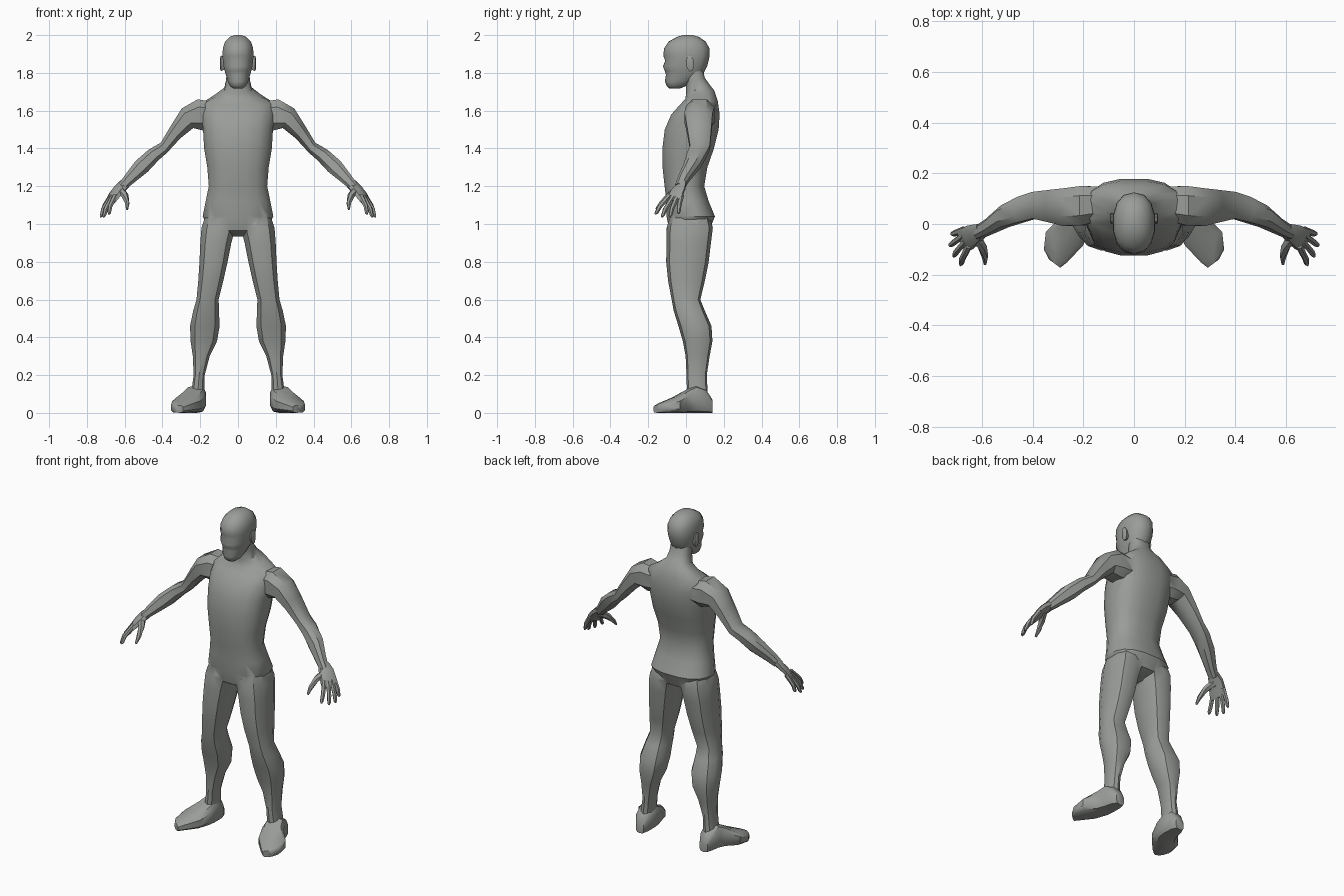
import bpy, bmesh, math
from mathutils import Vector

skin = bpy.data.materials.new("grey_clay")
skin.diffuse_color = (0.32, 0.335, 0.315, 1)


def ring(c, a, b, n=10, p=2.4):
    """Rounded cross-section with half axes a and b."""
    c, a, b = Vector(c), Vector(a), Vector(b)
    pts = []
    for i in range(n):
        t = 2 * math.pi * (i + 0.5) / n
        u, v = math.cos(t), math.sin(t)
        u = math.copysign(abs(u) ** (2 / p), u)
        v = math.copysign(abs(v) ** (2 / p), v)
        pts.append(c + a * u + b * v)
    return pts


def level(z, x0, x1, y0, y1, n, p, tilt=0):
    """Horizontal cross-section, optionally rising towards the back."""
    h = (y1 - y0) / 2
    return ring(((x0 + x1) / 2, (y0 + y1) / 2, z), ((x1 - x0) / 2, 0, 0), (0, h, h * tilt), n, p)


def tube(points, radii, n=6):
    """Cross-sections along a bent path."""
    pts = [Vector(p) for p in points]
    out = []
    for i, p in enumerate(pts):
        d = (pts[min(i + 1, len(pts) - 1)] - pts[max(i - 1, 0)]).normalized()
        a = d.cross(Vector((0, 1, 0.3))).normalized()
        out.append(ring(p, a * radii[i], d.cross(a) * radii[i], n, 2))
    return out


def loft(name, strips, side=1):
    """Skin one or more stacks of cross-sections into one object."""
    bm = bmesh.new()
    for rings in strips:
        vs = [[bm.verts.new((p.x * side, p.y, p.z)) for p in r] for r in rings]
        n = len(vs[0])
        for lo, hi in zip(vs, vs[1:]):
            for i in range(n):
                j = (i + 1) % n
                bm.faces.new((lo[i], lo[j], hi[j], hi[i]))
        bm.faces.new(vs[0])
        bm.faces.new(vs[-1])
    bmesh.ops.recalc_face_normals(bm, faces=bm.faces)
    me = bpy.data.meshes.new(name)
    bm.to_mesh(me)
    bm.free()
    me.materials.append(skin)
    ob = bpy.data.objects.new(name, me)
    bpy.context.collection.objects.link(ob)
    return ob


def finish(ob, angle):
    bpy.ops.object.select_all(action='DESELECT')
    ob.select_set(True)
    bpy.context.view_layer.objects.active = ob
    bpy.ops.object.shade_smooth_by_angle(angle=math.radians(angle))


# Torso and neck: z, half width, front y, back y, tilt
TORSO = [(.935, .04, -.04, .05, 0), (.965, .15, -.09, .125, 0), (1.04, .19, -.105, .155, 0),
         (1.12, .174, -.105, .122, 0), (1.2, .157, -.115, .098, 0), (1.3, .165, -.126, .115, 0),
         (1.4, .182, -.127, .15, 0), (1.5, .188, -.115, .175, 0), (1.58, .195, -.08, .18, 0),
         (1.64, .19, -.035, .17, .1), (1.685, .115, -.005, .15, .3), (1.715, .073, .0, .125, .4),
         (1.76, .064, .0, .1, .3), (1.82, .06, -.01, .09, 0)]
# Leg: z, inner x, outer x, front y, back y
LEG = [(1.06, .03, .17, -.08, .12), (.98, .01, .197, -.102, .142), (.9, .032, .203, -.103, .132),
       (.8, .052, .207, -.105, .12), (.7, .075, .213, -.095, .1), (.6, .1, .222, -.076, .076),
       (.54, .098, .24, -.065, .1), (.46, .094, .257, -.04, .135), (.38, .108, .254, -.017, .14),
       (.3, .148, .241, -.002, .125), (.2, .175, .236, .003, .11), (.1, .178, .25, .005, .115)]
# Arm: upper x, upper z, lower x, lower z, front y, back y
ARM = [(.13, 1.65, .12, 1.5, .01, .15), (.215, 1.665, .185, 1.49, -.01, .155),
       (.3, 1.615, .235, 1.505, -.012, .145), (.352, 1.53, .305, 1.45, .003, .138),
       (.41, 1.432, .375, 1.375, .018, .13), (.475, 1.395, .42, 1.335, .003, .11),
       (.545, 1.335, .475, 1.275, -.015, .075), (.6, 1.26, .552, 1.215, -.045, .02),
       (.632, 1.215, .59, 1.185, -.06, -.002)]

body = loft("body", [[level(z, -w, w, y0, y1, 16, 2.5, t) for z, w, y0, y1, t in TORSO]])

# Merge the arms and legs into the body
for side in (-1, 1):
    leg = loft("leg", [[level(*r, 10, 2.5) for r in LEG]], side)
    arm = loft("arm", [[ring(((a + c) / 2, (f + k) / 2, (b + d) / 2),
                             ((a - c) / 2, 0, (b - d) / 2), (0, (k - f) / 2, 0), 8, 2.6)
                        for a, b, c, d, f, k in ARM]], side)
    for limb in (leg, arm):
        mod = body.modifiers.new("merge", 'BOOLEAN')
        mod.operation, mod.solver, mod.object = 'UNION', 'EXACT', limb
        bpy.context.view_layer.objects.active = body
        bpy.ops.object.modifier_apply(modifier=mod.name)
        bpy.data.objects.remove(limb)
finish(body, 38)

# Head: z, half width, front y, back y
HEAD = [(1.718, .026, -.088, -.03), (1.73, .043, -.102, .0), (1.755, .055, -.112, .045),
        (1.79, .066, -.106, .088), (1.81, .072, -.112, .1), (1.835, .078, -.122, .112),
        (1.865, .082, -.11, .12), (1.89, .084, -.12, .125), (1.93, .082, -.116, .124),
        (1.965, .07, -.093, .105), (1.99, .046, -.05, .07), (2.0, .018, -.015, .035)]
head = loft("head", [[level(z, -w, w, y0, y1, 14, 2.3) for z, w, y0, y1 in HEAD]])
finish(head, 45)

# Foot: inner x, inner y, outer x, outer y, height
FOOT = [(.19, .14, .245, .14, .07), (.172, .105, .268, .105, .125), (.168, .04, .28, .06, .145),
        (.172, -.01, .3, .02, .125), (.198, -.085, .35, -.03, .085),
        (.262, -.152, .357, -.1, .055), (.29, -.173, .335, -.14, .04)]
# Finger: knuckle, tip
FINGERS = [((.68, -.026, 1.135), (.72, -.04, 1.055)), ((.683, -.053, 1.125), (.727, -.086, 1.036)),
           ((.674, -.08, 1.122), (.712, -.128, 1.036)), ((.658, -.102, 1.13), (.684, -.163, 1.052))]
for side, tag in ((-1, "right"), (1, "left")):
    foot = loft(tag + "_foot", [[ring(((a + c) / 2, (b + d) / 2, h / 2),
                                      ((c - a) / 2, (d - b) / 2, 0), (0, 0, h / 2), 10, 3.2)
                                 for a, b, c, d, h in FOOT]], side)
    finish(foot, 38)

    # Palm, fingers and thumb
    palm = [ring(c, Vector((.35, .88, .25)) * w, Vector((.72, -.1, .62)) * t, 8, 2.6)
            for c, w, t in [((.6, -.024, 1.213), .03, .025), ((.633, -.042, 1.18), .045, .022),
                            ((.66, -.06, 1.145), .05, .018), ((.678, -.068, 1.12), .046, .012)]]
    strips = [palm]
    for k, t in FINGERS:
        k, t = Vector(k), Vector(t)
        mid = k.lerp(t, .55) + Vector((.005, -.003, .005))
        strips.append(tube([k.lerp(t, -.25), mid, k.lerp(t, .88), t], [.014, .0125, .01, .005]))
    strips.append(tube([(.625, -.045, 1.18), (.598, -.09, 1.15), (.587, -.13, 1.11),
                        (.587, -.158, 1.078)], [.024, .019, .013, .006]))
    finish(loft(tag + "_hand", strips, side), 40)

    # Ear
    ear = loft(tag + "_ear", [[ring((x, .022, 1.85), (0, r, .1 * r), (0, -.2 * r, 2.1 * r), 8, 2.2)
                               for x, r in ((.07, .016), (.09, .021), (.094, .016))]], side)
    finish(ear, 40)
